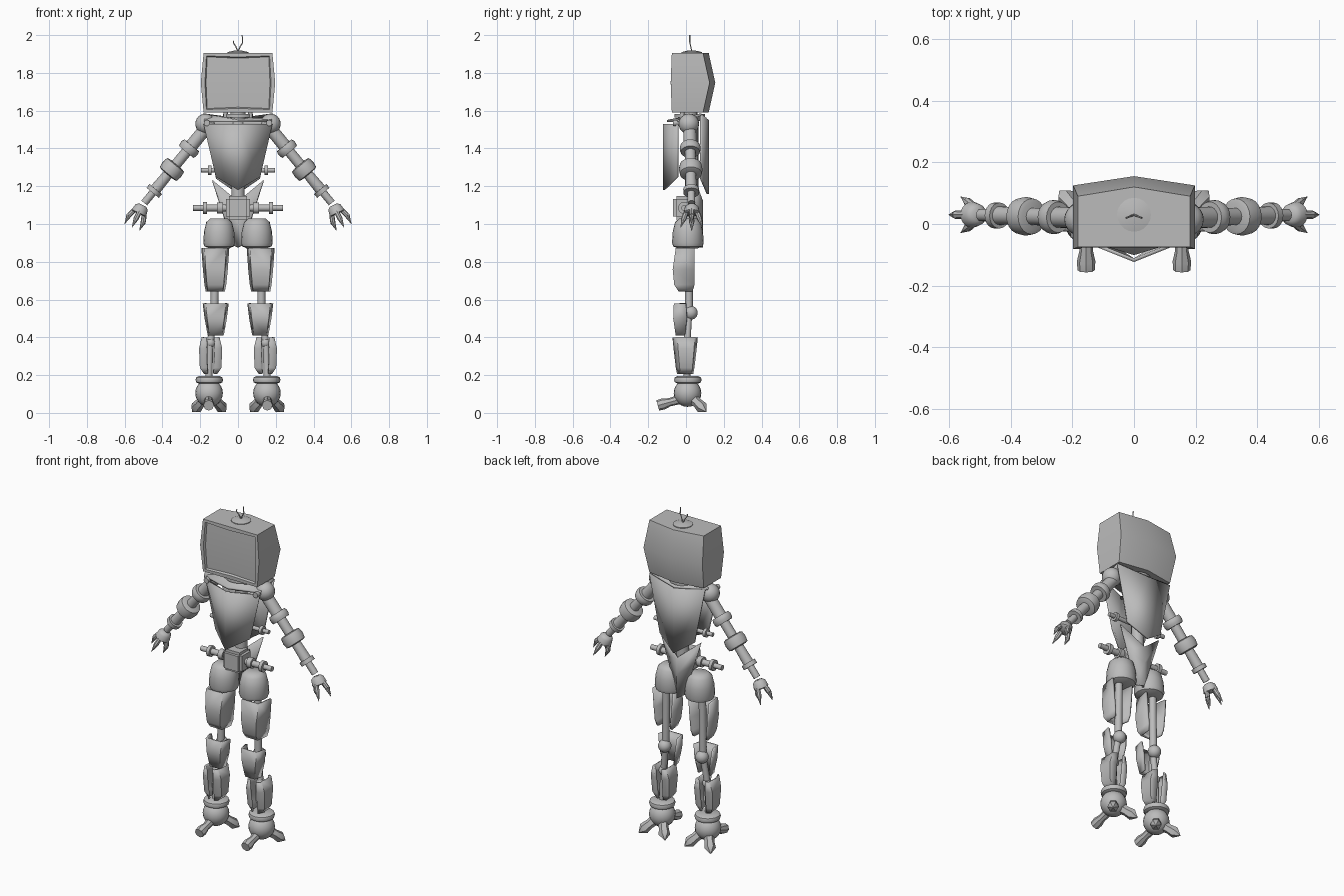
import bpy, bmesh, math
from mathutils import Vector

if "Cube" in bpy.data.objects:
    bpy.data.objects.remove(bpy.data.objects["Cube"])

grey = bpy.data.materials.new("plain_grey")
grey.use_nodes = True
grey.diffuse_color = (0.5, 0.5, 0.5, 1)
grey.node_tree.nodes["Principled BSDF"].inputs["Base Color"].default_value = (0.5, 0.5, 0.5, 1)


def finish(name, bm, mirror=False, thick=0, angle=42):
    """Turn a bmesh into a smooth shaded object."""
    if not thick:
        bmesh.ops.recalc_face_normals(bm, faces=bm.faces)
    mesh = bpy.data.meshes.new(name)
    bm.to_mesh(mesh)
    bm.free()
    mesh.shade_smooth()
    mesh.set_sharp_from_angle(angle=math.radians(angle))
    mesh.materials.append(grey)
    obj = bpy.data.objects.new(name, mesh)
    bpy.context.collection.objects.link(obj)
    if thick:
        mod = obj.modifiers.new("thickness", 'SOLIDIFY')
        mod.thickness = thick
        mod.offset = 0
    if mirror:
        obj.modifiers.new("mirror", 'MIRROR').use_clip = False
    return obj


def lathe(name, start, end, profile, mirror=True, sides=20, flat=1):
    """Turn (distance, radius) pairs round the axis from start to end."""
    start, end = Vector(start), Vector(end)
    rot = (end - start).to_track_quat('Z', 'Y')
    bm = bmesh.new()
    rings = []
    for t, r in profile:
        r = max(r, 0.0008)
        rings.append([bm.verts.new(start + rot @ Vector((
            r * math.cos(a * math.tau / sides), r * flat * math.sin(a * math.tau / sides), t)))
            for a in range(sides)])
    for lo, hi in zip(rings, rings[1:]):
        for a in range(sides):
            b = (a + 1) % sides
            bm.faces.new((lo[a], lo[b], hi[b], hi[a]))
    bm.faces.new(rings[0])
    bm.faces.new(rings[-1])
    return finish(name, bm, mirror)


def rod(name, start, end, r, r2=None, mirror=True, sides=16):
    length = (Vector(end) - Vector(start)).length
    return lathe(name, start, end, [(0, r), (length, r2 or r)], mirror, sides)


def ball(name, centre, r, mirror=True):
    bm = bmesh.new()
    bmesh.ops.create_uvsphere(bm, u_segments=20, v_segments=12, radius=r)
    bmesh.ops.translate(bm, verts=bm.verts, vec=centre)
    return finish(name, bm, mirror)


def shell(name, rows, mirror=False, thick=0.012, angle=42):
    """Sheet through rows of points, given thickness."""
    bm = bmesh.new()
    grid = [[bm.verts.new(p) for p in row] for row in rows]
    for up, low in zip(grid, grid[1:]):
        for i in range(len(up) - 1):
            bm.faces.new((up[i], up[i + 1], low[i + 1], low[i]))
    return finish(name, bm, mirror, thick, angle)


# Head: bulged box with a recessed screen in front
bm = bmesh.new()
bmesh.ops.create_cube(bm, size=2)
bmesh.ops.subdivide_edges(bm, edges=bm.edges[:], cuts=1, use_grid_fill=True)
for v in bm.verts:
    i, j, k = (round(c) for c in v.co)
    mid, centre = k == 0, i == 0
    y = {-1: -0.075 - 0.006 * mid, 0: 0.03, 1: 0.09 + 0.035 * mid + 0.03 * centre}[j]
    v.co = (i * (0.182 + 0.015 * mid), y, 1.748 + 0.158 * k)
bmesh.ops.recalc_face_normals(bm, faces=bm.faces)
front = [f for f in bm.faces if f.normal.y < -0.9]
bmesh.ops.inset_region(bm, faces=front, thickness=0.022, depth=0)
bmesh.ops.inset_region(bm, faces=front, thickness=0.006, depth=-0.012)
finish("head", bm, angle=50)

# Antenna base and wires
lathe("antenna_base", (0, 0.03, 1.9), (0, 0.03, 2), [(0, 0.055), (0.01, 0.055), (0.018, 0.02)], False)
for side, top in ((-1, 1.97), (1, 2.0)):
    path = [(0, 0.03, 1.915), (side * 0.012, 0.025, 1.94),
            (side * 0.025, 0.02, 1.96), (side * 0.022, 0.02, top)]
    for a, b in zip(path, path[1:]):
        rod("antenna_wire", a, b, 0.003, mirror=False, sides=6)

# Neck and spine
rod("neck", (0, 0.02, 1.5), (0, 0.02, 1.6), 0.04, mirror=False)
rod("neck_ring", (0, 0.02, 1.565), (0, 0.02, 1.582), 0.08, mirror=False)
rod("neck_bolt", (0.065, -0.02, 1.56), (0.065, -0.02, 1.595), 0.012)
rod("spine", (0, 0.03, 1.05), (0, 0.03, 1.55), 0.035, mirror=False)
rod("collar_bar", (-0.18, 0.015, 1.535), (0.18, 0.015, 1.535), 0.025, mirror=False)


# Folded plates of chest, back and pelvis
def folded(name, rows, edge_y, ridge_y):
    shell(name, [[(-w, edge_y, ze), (0, ridge_y, zc), (w, edge_y, ze)] for w, ze, zc in rows], angle=70)


folded("chest_plate", [(0.18, 1.53, 1.53), (0.115, 1.25, 1.18)], -0.045, -0.117)
folded("back_plate", [(0.185, 1.58, 1.55), (0.115, 1.24, 1.16)], 0.08, 0.115)
folded("pelvis_plate", [(0.135, 1.23, 1.12), (0.09, 1.09, 1.02), (0.025, 0.89, 0.875)], 0.045, 0.085)
shell("collar_plate", [[(-0.185, 0.08, 1.58), (0, 0.11, 1.555), (0.185, 0.08, 1.58)],
                       [(-0.18, -0.045, 1.545), (0, -0.1, 1.545), (0.18, -0.045, 1.545)]])
rod("shoulder_bolt", (0.165, -0.07, 1.535), (0.165, 0, 1.535), 0.016)
lathe("waist_bolt", (0.04, 0.02, 1.285), (0.2, 0.02, 1.285),
      [(0, 0.012), (0.1, 0.012), (0.1, 0.025), (0.118, 0.025), (0.118, 0.012), (0.155, 0.012)])

# Hip block and axle
bm = bmesh.new()
bmesh.ops.create_cube(bm, size=1)
bmesh.ops.scale(bm, verts=bm.verts, vec=(0.125, 0.115, 0.125))
bmesh.ops.translate(bm, verts=bm.verts, vec=(0, -0.01, 1.085))
bmesh.ops.bevel(bm, geom=bm.edges[:], offset=0.016, segments=2, affect='EDGES')
finish("hip_block", bm)
lathe("hip_axle", (0, -0.01, 1.085), (1, -0.01, 1.085),
      [(0, 0.018), (0.08, 0.018), (0.08, 0.03), (0.11, 0.03), (0.11, 0.018), (0.165, 0.018),
       (0.165, 0.032), (0.185, 0.032), (0.185, 0.015), (0.237, 0.015)])

# Arms: straight limb with collars, elbow drum and cuff
ball("shoulder", (0.172, 0.015, 1.53), 0.054)
arm_start, arm_end = (0.172, 0.02, 1.505), (0.53, 0.03, 1.07)
lathe("upper_arm", arm_start, arm_end,
      [(0, 0.034), (0.115, 0.034), (0.115, 0.05), (0.13, 0.055), (0.145, 0.055),
       (0.16, 0.05), (0.16, 0.028), (0.28, 0.028)])
lathe("elbow_drum", arm_start, arm_end,
      [(0.245, 0.045), (0.25, 0.058), (0.28, 0.063), (0.31, 0.058), (0.315, 0.045)])
lathe("forearm", arm_start, arm_end,
      [(0.3, 0.027), (0.415, 0.03), (0.415, 0.042), (0.44, 0.042), (0.44, 0.02), (0.51, 0.02)])

# Hands with four pointed fingers
wrist, out = Vector((0.505, 0.03, 1.1)), Vector((0.43, 0, -0.9)).normalized()
lathe("palm", wrist, wrist + out,
      [(0, 0.022), (0.012, 0.036), (0.045, 0.042), (0.05, 0.036)])
across = Vector((0.9, 0, 0.43)).normalized()
for n in range(4):
    ang = n * math.pi / 2
    spread = across * math.cos(ang) + Vector((0, 1, 0)) * math.sin(ang)
    base = wrist + out * 0.035 + spread * 0.027
    knuckle = wrist + out * 0.08 + spread * 0.042
    tip = wrist + out * 0.13 + spread * (0.043 if n % 2 == 0 else 0.058)
    rod("finger", base, knuckle, 0.013, 0.014, sides=8)
    rod("fingertip", knuckle, tip, 0.014, 0.001, sides=8)

# Thigh cups
lathe("thigh_cup", (0.1, 0.01, 0.87), (0.1, 0.01, 1.1),
      [(0, 0.05), (0.012, 0.078), (0.03, 0.084), (0.09, 0.08), (0.14, 0.068), (0.16, 0.045)])

# Leg rods and joints
rod("thigh_rod", (0.12, 0.015, 0.9), (0.125, 0.015, 0.53), 0.021)
ball("knee", (0.125, 0.025, 0.53), 0.037)
rod("shin_rod", (0.125, 0.015, 0.53), (0.148, 0.005, 0.36), 0.018)
ball("shin_joint", (0.146, 0.008, 0.37), 0.026)
rod("ankle_rod", (0.148, 0.005, 0.37), (0.155, 0.005, 0.17), 0.018)


# Leg armour: trough shaped shells
def trough(name, x, rows):
    shell(name, [[(x - w, yb, z), (x - 0.78 * w, yf, z), (x + 0.78 * w, yf, z), (x + w, yb, z)]
                 for z, w, yf, yb in rows], True)


trough("thigh_guard", 0.12, [(0.872, 0.068, -0.05, 0.045), (0.76, 0.06, -0.066, 0.045),
                             (0.68, 0.052, -0.058, 0.045), (0.645, 0.045, -0.035, 0.035)])
trough("knee_guard", 0.118, [(0.58, 0.063, -0.06, 0), (0.5, 0.053, -0.063, 0.005),
                             (0.412, 0.037, -0.05, -0.005)])
for side in (-1, 1):
    shell("shin_guard", [[(0.145 + side * a, -h - 0.005, z), (0.145 + side * b, -0.7 * h, z),
                          (0.145 + side * b, 0.7 * h, z), (0.145 + side * a, h - 0.005, z)]
                         for z, h, a, b in ((0.4, 0.062, 0.022, 0.042), (0.34, 0.056, 0.02, 0.056),
                                            (0.24, 0.044, 0.018, 0.052), (0.208, 0.038, 0.016, 0.03))],
          True)

# Feet: ankle ring, ball and three toes
lathe("ankle_ring", (0.152, 0.01, 0.155), (0.152, 0.01, 1),
      [(0, 0.055), (0.007, 0.069), (0.02, 0.073), (0.033, 0.069), (0.04, 0.055)])
heart = Vector((0.153, 0.008, 0.105))
ball("foot_ball", heart, 0.073)
lathe("front_toe", (0.155, 0, 0.08), (0.155, -0.155, 0.038),
      [(0, 0.026), (0.09, 0.022), (0.125, 0.03), (0.155, 0.028)], sides=8)
for side in (-1, 1):
    lathe("rear_toe", heart, heart + Vector((side * 0.088, 0.1, -0.1)),
          [(0, 0.036), (0.09, 0.027), (0.13, 0.032), (0.166, 0.002)], sides=6)
